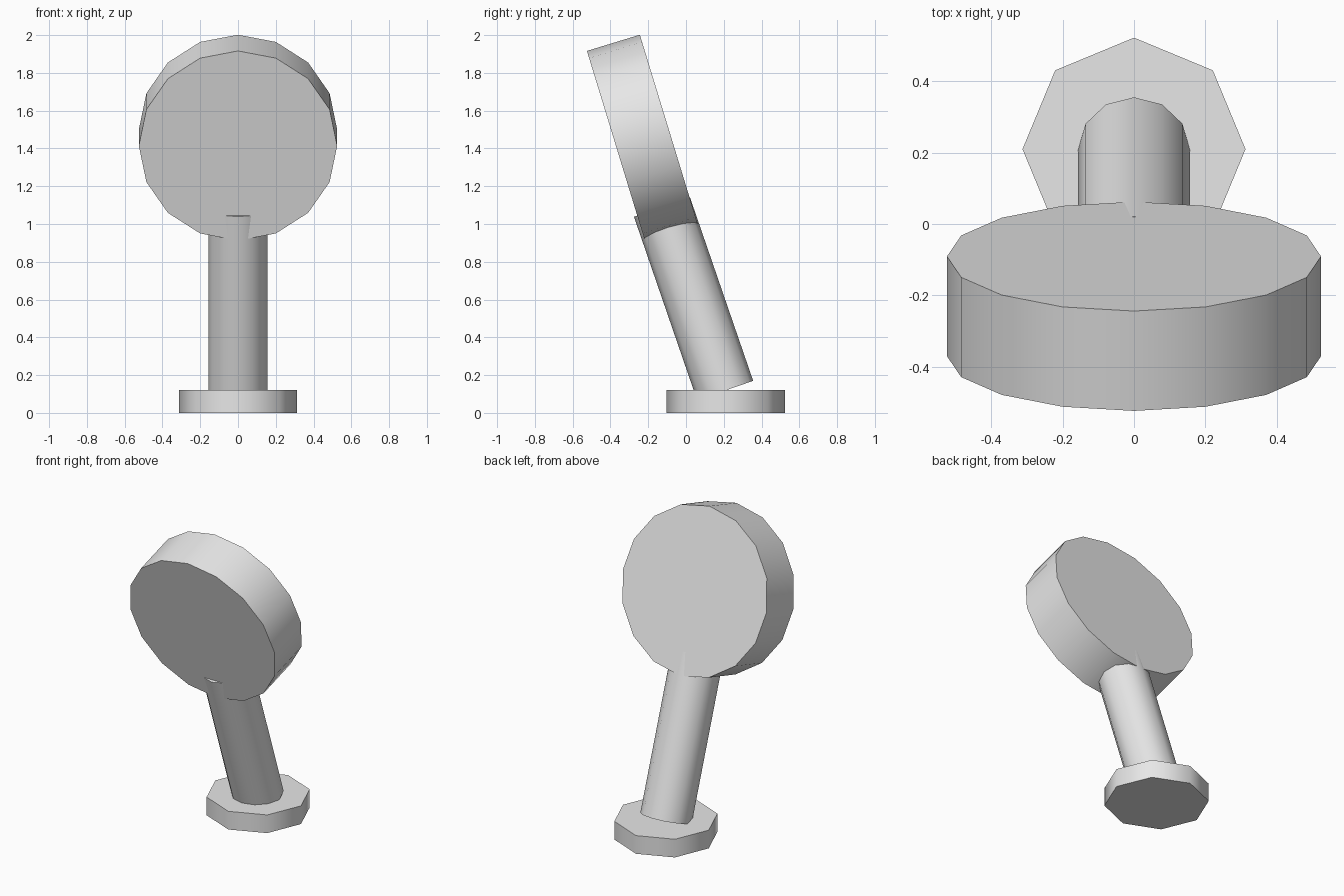
import bpy
from math import radians

cube = bpy.data.objects.get("Cube")
if cube:
    bpy.data.objects.remove(cube, do_unlink=True)

# Plain grey material shared by all parts
grey = bpy.data.materials.new("plain grey")
grey.use_nodes = True
grey.diffuse_color = (0.8, 0.8, 0.8, 1)
for node in grey.node_tree.nodes:
    if node.type == 'BSDF_PRINCIPLED':
        node.inputs["Base Color"].default_value = (0.8, 0.8, 0.8, 1)


def disc(name, sides, radius, depth, centre, tilt=0):
    """Capped cylinder with smooth walls and sharp rims, tilted about x."""
    bpy.ops.mesh.primitive_cylinder_add(
        vertices=sides, radius=radius, depth=depth,
        location=centre, rotation=(radians(tilt), 0, 0))
    obj = bpy.context.object
    obj.name = name
    obj.data.materials.append(grey)
    bpy.ops.object.shade_smooth_by_angle(angle=radians(50))
    return obj


# Octagonal foot
disc("base", 8, 0.313, 0.12, (0, 0.21, 0.06))
# Leaning post
disc("post", 12, 0.157, 1.027, (0, 0.04, 0.604), 19)
# Round head facing forward and down
disc("head", 16, 0.525, 0.293, (0, -0.231, 1.457), -73)
